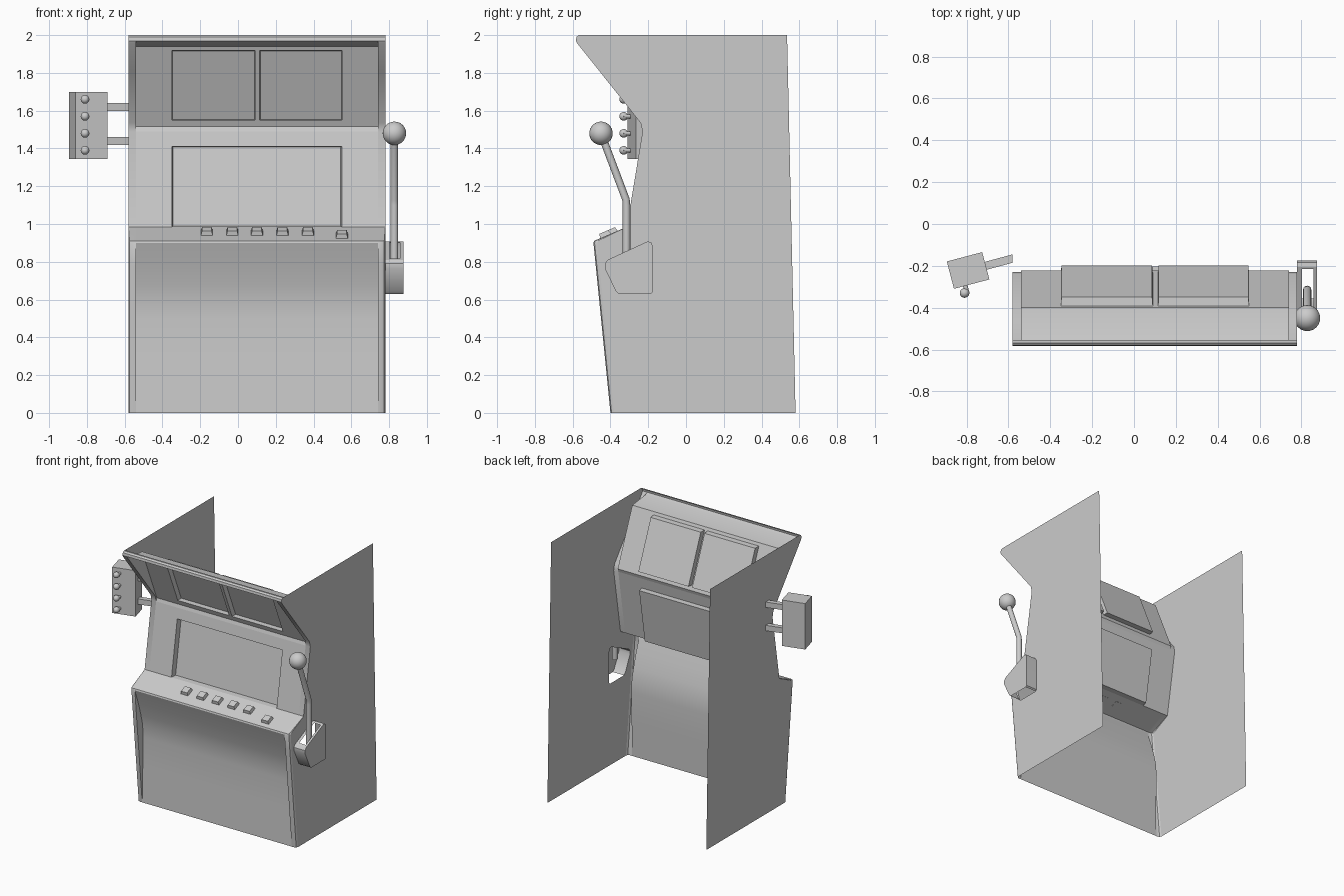
import bpy, bmesh, math
from mathutils import Vector, Matrix

if "Cube" in bpy.data.objects:
    bpy.data.objects.remove(bpy.data.objects["Cube"])

X0, X1, RIM = -0.58, 0.78, 0.04


def finish(name, bm, angle=35):
    bmesh.ops.remove_doubles(bm, verts=bm.verts, dist=1e-4)
    bmesh.ops.recalc_face_normals(bm, faces=bm.faces)
    me = bpy.data.meshes.new(name)
    bm.to_mesh(me)
    bm.free()
    ob = bpy.data.objects.new(name, me)
    bpy.context.collection.objects.link(ob)
    bpy.ops.object.select_all(action='DESELECT')
    ob.select_set(True)
    bpy.context.view_layer.objects.active = ob
    bpy.ops.object.shade_smooth_by_angle(angle=math.radians(angle))
    return ob


def face(bm, pts):
    return bm.faces.new([bm.verts.new(p) for p in pts])


def framed(bm, xs, ts, a, b, openings, depth=0.0):
    """Sloped panel from profile point a to b; openings get a recessed pane, or a hole if depth is 0."""
    def pt(x, t, d=0.0):
        return Vector((x, a[0] + (b[0] - a[0]) * t + d, a[1] + (b[1] - a[1]) * t))
    for i in range(len(xs) - 1):
        for j in range(len(ts) - 1):
            cell = [(xs[i], ts[j]), (xs[i + 1], ts[j]), (xs[i + 1], ts[j + 1]), (xs[i], ts[j + 1])]
            if (i, j) not in openings:
                face(bm, [pt(*c) for c in cell])
            elif depth:
                mid = sum((pt(*c, depth) for c in cell), Vector()) / 4
                rim = [pt(*c) for c in cell]
                back = [mid + (pt(*c, depth) - mid) * 0.985 for c in cell]
                for k in range(4):
                    n = (k + 1) % 4
                    face(bm, [rim[k], rim[n], back[n], back[k]])
                face(bm, back)


# Cabinet front stations: outer edge y, z, corner radius, inner skin y, z
S = [(-.40, 0, .02, -.40, 0), (-.43, .30, .02, -.392, .30), (-.45, .50, .02, -.388, .50),
     (-.46, .60, .02, -.395, .60), (-.468, .68, .02, -.415, .68), (-.478, .78, .02, -.445, .78),
     (-.49, .90, .02, -.49, .90), (-.486, .911, .02, -.486, .911), (-.313, .985, 0, -.313, .985),
     (-.23, 1.49, 0, -.23, 1.49), (-.24, 1.535, 0, -.222, 1.515), (-.46, 1.811, 0, -.40, 1.94),
     (-.575, 1.955, 0, -.56, 1.96), (-.583, 1.97, 0, -.583, 1.97), (-.58, 1.99, 0, -.58, 1.99),
     (-.568, 2.0, 0, -.568, 2.0), (-.555, 2.0, 0, -.555, 2.0)]
SCREEN, SIGN = 8, 10


def section(y, z, r, qy, qz):
    half = [(0, y + r, z), (.3 * r, y + .3 * r, z), (r, y, z), (RIM, y, z), (RIM, qy, qz)]
    return [(X0 + d, v, w) for d, v, w in half] + [(X1 - d, v, w) for d, v, w in reversed(half)]


# Front skin with rims, belly recess, console and hood
bm = bmesh.new()
rows = [section(*s) for s in S]
for i in range(len(rows) - 1):
    for j in range(9):
        if j == 4 and i in (SCREEN, SIGN):
            continue
        quad = [rows[i][j], rows[i][j + 1], rows[i + 1][j + 1], rows[i + 1][j]]
        if len({tuple(round(c, 5) for c in p) for p in quad}) > 2:
            face(bm, quad)
finish("cabinet_front", bm)

# Panels with recessed panes
bm = bmesh.new()
framed(bm, [X0 + RIM, -.35, .55, X1 - RIM], [0, .842, 1], S[SCREEN][3:], S[SCREEN + 1][3:], {(1, 0)}, .04)
finish("screen_panel", bm)
bm = bmesh.new()
framed(bm, [X0 + RIM, -.35, .09, .115, .55, X1 - RIM], [0, .085, .95, 1], S[SIGN][3:], S[SIGN + 1][3:],
       {(1, 1), (3, 1)}, .04)
finish("sign_panel", bm)

# Side sheets; the right one is cut out behind the lever housing
HOUSING = [(-.43, .79), (-.43, .765), (-.372, .645), (-.355, .63), (-.185, .63), (-.175, .64),
           (-.175, .88), (-.185, .905), (-.205, .907), (-.415, .81)]
outline = [(s[0] + s[2], s[1]) for s in S] + [(.535, 2.0), (.58, 0)]
for name, x, loops in (("left_side", X0, [outline]), ("right_side", X1, [outline, HOUSING])):
    bm = bmesh.new()
    for loop in loops:
        vs = [bm.verts.new((x, y, z)) for y, z in loop]
        for k in range(len(vs)):
            bm.edges.new((vs[k - 1], vs[k]))
    bmesh.ops.triangle_fill(bm, use_beauty=True, use_dissolve=False, edges=bm.edges[:])
    finish(name, bm)

# Lever housing: open underneath, slotted on the sloping top
bm = bmesh.new()
face(bm, [(.875, y, z) for y, z in HOUSING])
for k, a in enumerate(HOUSING):
    b = HOUSING[(k + 1) % len(HOUSING)]
    if k == 3:
        continue
    if k == 8:
        framed(bm, [X1, .802, .858, .875], [0, .05, .92, 1], a, b, {(1, 1)})
    else:
        face(bm, [(X1, *a), (.875, *a), (.875, *b), (X1, *b)])
finish("lever_housing", bm)

# Lever rod and knob
cu = bpy.data.curves.new("lever_rod", 'CURVE')
cu.dimensions = '3D'
cu.bevel_depth, cu.bevel_resolution, cu.use_fill_caps = .02, 4, True
sp = cu.splines.new('POLY')
path = [(-.315, .76), (-.315, 1.10), (-.318, 1.13), (-.45, 1.48)]
sp.points.add(len(path) - 1)
for p, (y, z) in zip(sp.points, path):
    p.co = (.828, y, z, 1)
bpy.context.collection.objects.link(bpy.data.objects.new("lever_rod", cu))


def ball(name, loc, r, seg=24):
    bm = bmesh.new()
    bmesh.ops.create_uvsphere(bm, u_segments=seg, v_segments=seg * 2 // 3, radius=r,
                              matrix=Matrix.Translation(loc))
    finish(name, bm)


ball("lever_knob", (.828, -.45, 1.48), .062)


def block(name, matrix, size, taper=1.0):
    bm = bmesh.new()
    bmesh.ops.create_cube(bm, size=1)
    for v in bm.verts:
        k = taper if v.co.z > 0 else 1
        v.co = matrix @ Vector((v.co.x * size[0] * k, v.co.y * size[1] * k, v.co.z * size[2]))
    finish(name, bm)


# Console buttons, lying on the slope
tilt = math.atan2(.074, .173)
for i, (x, y) in enumerate([(-.165, -.395), (-.03, -.395), (.10, -.395), (.235, -.395), (.37, -.395), (.55, -.43)]):
    z = .911 + (y + .486) * .428 + .011
    block(f"button_{i + 1}", Matrix.Translation((x, y, z)) @ Matrix.Rotation(tilt, 4, 'X'), (.064, .064, .026), .8)

# Side box with brackets, stems and knobs
turn = Matrix.Translation((-.793, -.222, 1.5225)) @ Matrix.Rotation(math.radians(14.8), 4, 'Z')
block("side_box", turn, (.175, .135, .355))
for i, z in enumerate((1.44, 1.62)):
    bm = bmesh.new()
    ends = [[(x, y + dy, z + dz) for dy, dz in ((-.02, -.021), (.02, -.021), (.02, .021), (-.02, .021))]
            for x, y in ((X0, -.165), (-.72, -.203))]
    for k in range(4):
        face(bm, [ends[0][k - 1], ends[0][k], ends[1][k], ends[1][k - 1]])
    finish(f"bracket_{i + 1}", bm)
for i in range(4):
    z = 1.39 + .09 * i
    ball(f"side_knob_{i + 1}", (-.81, -.33, z), .023, 18)
    bm = bmesh.new()
    rot = Matrix.Rotation(math.radians(14.8), 4, 'Z') @ Matrix.Rotation(math.pi / 2, 4, 'X')
    bmesh.ops.create_cone(bm, cap_ends=True, segments=12, radius1=.011, radius2=.011, depth=.05,
                          matrix=Matrix.Translation((-.803, -.308, z)) @ rot)
    finish(f"side_stem_{i + 1}", bm)
